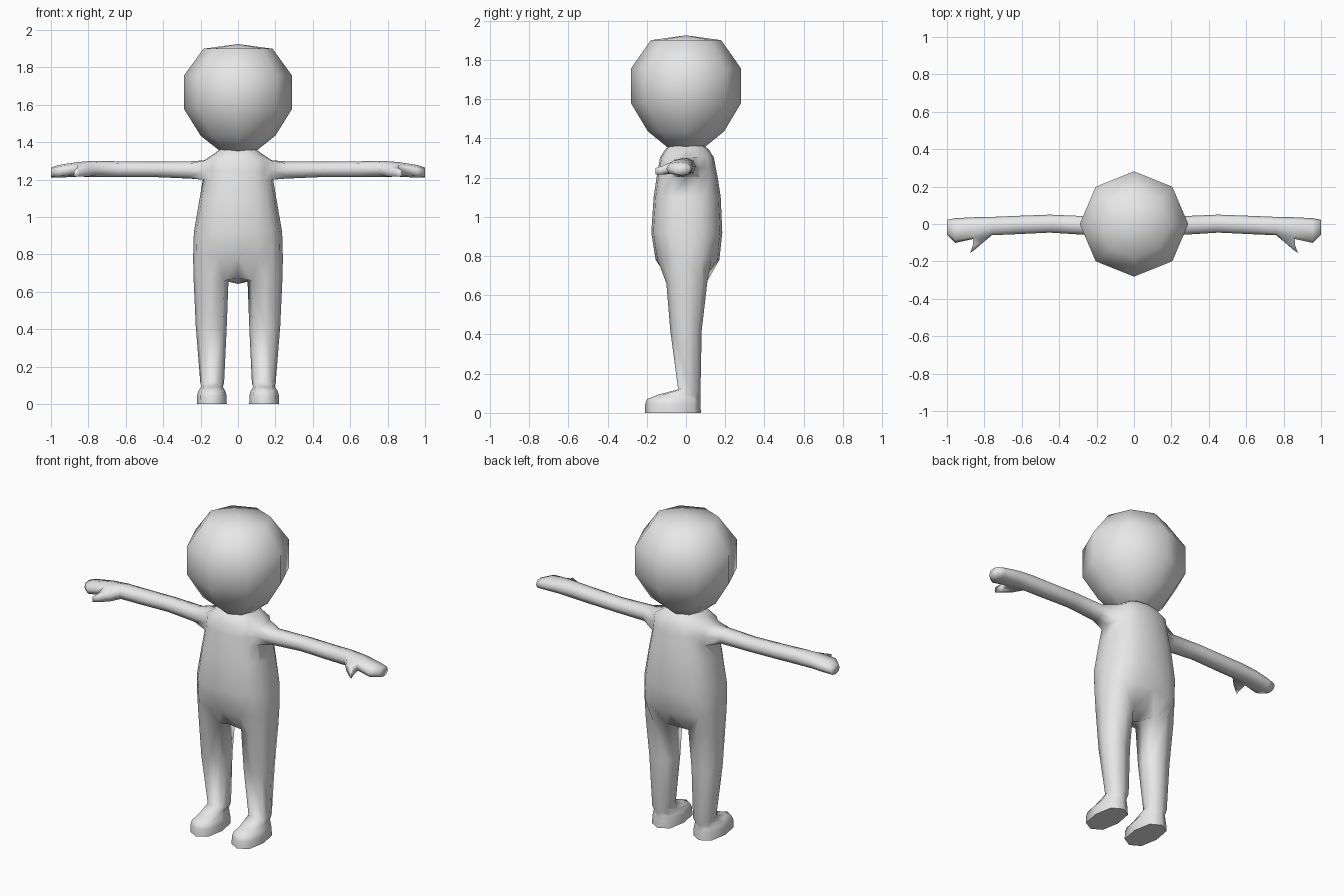
import bpy, bmesh, math
from mathutils import Vector

cube = bpy.data.objects.get("Cube")
if cube:
    bpy.data.objects.remove(cube, do_unlink=True)

grey = bpy.data.materials.new("plain_grey")
grey.use_nodes = True
grey.diffuse_color = (0.8, 0.8, 0.8, 1)
grey.node_tree.nodes["Principled BSDF"].inputs["Base Color"].default_value = (0.8, 0.8, 0.8, 1)


def power(v, p=0.8):
    return math.copysign(abs(v) ** p, v) if abs(v) > 1e-6 else 0.0


def octagon(bm, centre, u, v, p=0.8):
    """Eight-sided ring around a centre, spanned by half-axes u and v."""
    pts = []
    for k in range(8):
        a = math.radians(-135 + 45 * k)
        pts.append(bm.verts.new(Vector(centre) + Vector(u) * power(math.cos(a), p)
                                + Vector(v) * power(math.sin(a), p)))
    return pts


def bridge(bm, a, b, closed=True, skip=()):
    n = len(a)
    for i in range(n if closed else n - 1):
        if i not in skip:
            j = (i + 1) % n
            bm.faces.new((a[i], a[j], b[j], b[i]))


def finish(bm, name):
    bmesh.ops.recalc_face_normals(bm, faces=bm.faces)
    for f in bm.faces:
        f.smooth = True
    mesh = bpy.data.meshes.new(name)
    bm.to_mesh(mesh)
    bm.free()
    mesh.materials.append(grey)
    obj = bpy.data.objects.new(name, mesh)
    bpy.context.collection.objects.link(obj)
    return obj


# Head: faceted ball tapering into the neck
bm = bmesh.new()
prev = None
for z, r in ((1.34, 0.08), (1.435, 0.2), (1.58, 0.29), (1.755, 0.29), (1.9, 0.185)):
    ring = octagon(bm, (0, 0, z), (r, 0, 0), (0, r * 0.97, 0), 1)
    if prev:
        bridge(bm, prev, ring)
    else:
        bm.faces.new(ring)
    prev = ring
crown = bm.verts.new((0, 0, 1.925))
for i in range(8):
    bm.faces.new((prev[i], prev[(i + 1) % 8], crown))
finish(bm, "head")

# Torso half: arcs from front centre to back centre (height, half width, front, back)
bm = bmesh.new()
rows = ((0.78, 0.24, 0.155, 0.17), (0.92, 0.236, 0.177, 0.185), (1.1, 0.205, 0.165, 0.177),
        (1.2, 0.188, 0.15, 0.162), (1.25, 0.185, 0.142, 0.152), (1.303, 0.182, 0.132, 0.142),
        (1.345, 0.12, 0.105, 0.115), (1.37, 0.085, 0.07, 0.08))
arcs = []
for z, w, front, back in rows:
    arc = []
    for k in range(9):
        a = math.radians(-90 + 22.5 * k)
        depth = front if k < 4 else back
        arc.append(bm.verts.new((w * power(math.cos(a)), depth * power(math.sin(a)), z)))
    arcs.append(arc)
for r in range(len(arcs) - 1):
    # Columns 3 and 4 stay open where the arm joins
    bridge(bm, arcs[r], arcs[r + 1], False, (3, 4) if r in (3, 4) else ())

# Leg and foot: (height, centre x, half width, centre y, half depth)
legs = [octagon(bm, (cx, cy, z), (rx, 0, 0), (0, ry, 0)) for z, cx, rx, cy, ry in (
    (0.66, 0.144, 0.093, 0.004, 0.104), (0.42, 0.143, 0.083, 0.0, 0.08),
    (0.12, 0.138, 0.064, 0.017, 0.057), (0.092, 0.139, 0.058, -0.035, 0.11),
    (0.07, 0.14, 0.072, -0.063, 0.136), (0.045, 0.14, 0.079, -0.067, 0.141),
    (0.0, 0.14, 0.08, -0.067, 0.143))]
for a, b in zip(legs, legs[1:]):
    bridge(bm, a, b)
sole = bm.faces.new(legs[-1])
for e in sole.edges:
    e.smooth = False

# Hip and crotch join the torso to the leg
top, hip = legs[0], arcs[0]
bridge(bm, hip[1:8], top[:7], False)
front, under, back = [bm.verts.new(c) for c in ((0, -0.085, 0.675), (0, 0, 0.642), (0, 0.11, 0.675))]
for quad in ((hip[0], hip[1], top[0], front), (hip[8], hip[7], top[6], back),
             (front, top[0], top[7], under), (under, top[7], top[6], back)):
    bm.faces.new(quad)

# Arm and hand: (x, centre y, half depth, centre z, half height)
prev = [arcs[3][3], arcs[3][4], arcs[3][5], arcs[4][5],
        arcs[5][5], arcs[5][4], arcs[5][3], arcs[4][3]]
for x, cy, ry, cz, rz in ((0.26, -0.008, 0.05, 1.252, 0.046), (0.45, 0.002, 0.048, 1.255, 0.041),
                          (0.64, -0.006, 0.049, 1.256, 0.042), (0.76, -0.011, 0.049, 1.258, 0.043),
                          (0.86, -0.022, 0.058, 1.255, 0.039), (0.955, -0.035, 0.066, 1.245, 0.034),
                          (1.0, -0.018, 0.04, 1.238, 0.027)):
    ring = octagon(bm, (x, cy, cz), (0, ry, 0), (0, 0, rz))
    if x == 0.86:
        # Thumb grows out of the front faces of the palm
        bridge(bm, prev, ring, True, (6, 7))
        loop = [prev[0], ring[0], ring[7], ring[6], prev[6], prev[7]]
        mid = sum((v.co for v in loop), Vector()) / 6
        base = loop
        for c, sx, sz in (((0.832, -0.105, 1.24), 0.6, 0.75), ((0.862, -0.145, 1.233), 0.28, 0.55)):
            nxt = [bm.verts.new((c[0] + (v.co.x - mid.x) * sx,
                                 c[1] - (v.co.x - mid.x) * 0.2,
                                 c[2] + (v.co.z - mid.z) * sz)) for v in base]
            bridge(bm, loop, nxt)
            loop = nxt
        bm.faces.new(loop)
    else:
        bridge(bm, prev, ring)
    prev = ring
bm.faces.new(prev)

body = finish(bm, "body")
mirror = body.modifiers.new("mirror", 'MIRROR')
mirror.use_clip = True
